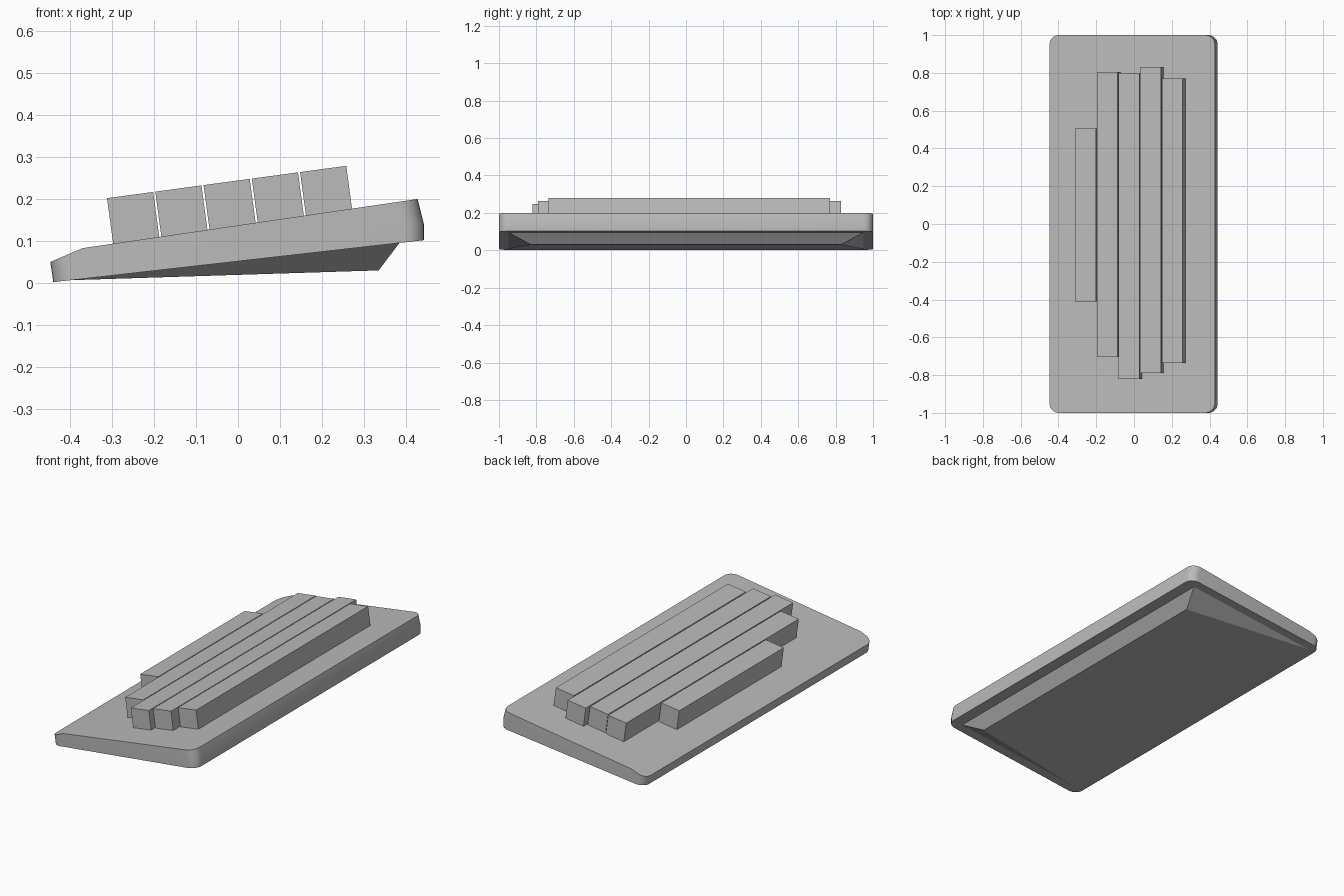
import bpy, bmesh, math
from mathutils import Vector

cube = bpy.data.objects.get("Cube")
if cube:
    bpy.data.objects.remove(cube, do_unlink=True)

grey = bpy.data.materials.new("plain grey")
grey.use_nodes = True
colour = (0.5, 0.5, 0.5, 1)
grey.diffuse_color = colour
grey.node_tree.nodes["Principled BSDF"].inputs["Base Color"].default_value = colour


def finish(name, bm, smooth=False):
    bmesh.ops.recalc_face_normals(bm, faces=bm.faces)
    mesh = bpy.data.meshes.new(name)
    bm.to_mesh(mesh)
    bm.free()
    mesh.materials.append(grey)
    obj = bpy.data.objects.new(name, mesh)
    bpy.context.collection.objects.link(obj)
    if smooth:
        bpy.ops.object.select_all(action="DESELECT")
        bpy.context.view_layer.objects.active = obj
        obj.select_set(True)
        bpy.ops.object.shade_smooth_by_angle(angle=math.radians(30))
    return obj


def extrude_profile(points, y0, y1):
    """Extrude an x-z outline along y."""
    bm = bmesh.new()
    face = bm.faces.new([bm.verts.new((x, y0, z)) for x, z in points])
    geom = bmesh.ops.extrude_face_region(bm, geom=[face])["geom"]
    verts = [v for v in geom if isinstance(v, bmesh.types.BMVert)]
    bmesh.ops.translate(bm, verts=verts, vec=(0, y1 - y0, 0))
    return bm


# Sloping case with rounded corners
case = extrude_profile([(-0.44, 0.002), (0.443, 0.102), (0.443, 0.14),
                        (0.428, 0.2), (-0.37, 0.083), (-0.447, 0.05)], -1, 1)
corners = []
for e in case.edges:
    d = e.verts[1].co - e.verts[0].co
    if abs(d.y) < 0.01 and abs(d.z) > 2 * abs(d.x):
        corners.append(e)
bmesh.ops.bevel(case, geom=corners, offset=0.05, offset_type="OFFSET",
                segments=6, profile=0.5, affect="EDGES")
finish("case", case, True)

# Wedge foot under the case, tapering to nothing at the low side
foot = bmesh.new()
for x, y, z in [(-0.40, 0.95, 0.0066), (0.385, 0.95, 0.096),
                (-0.38, 0.83, 0.0075), (0.335, 0.83, 0.03)]:
    foot.verts.new((x, y, z))
    foot.verts.new((x, -y, z))
bmesh.ops.convex_hull(foot, input=foot.verts)
bmesh.ops.dissolve_limit(foot, angle_limit=0.01, verts=foot.verts, edges=foot.edges)
finish("wedge_foot", foot)

# Five tilted key rows, each with its own length
along = Vector((0.991, 0.134))
down = Vector((0.134, -0.991))
start = Vector((-0.312, 0.202))
rows = [(-0.41, 0.505), (-0.705, 0.805), (-0.82, 0.80), (-0.79, 0.83), (-0.735, 0.77)]
for i, (y0, y1) in enumerate(rows):
    a = start + along * 0.116 * i
    b = a + along * 0.111
    outline = [a, b, b + down * 0.112, a + down * 0.112]
    finish(f"key_row_{i + 1}", extrude_profile(outline, y0, y1))
